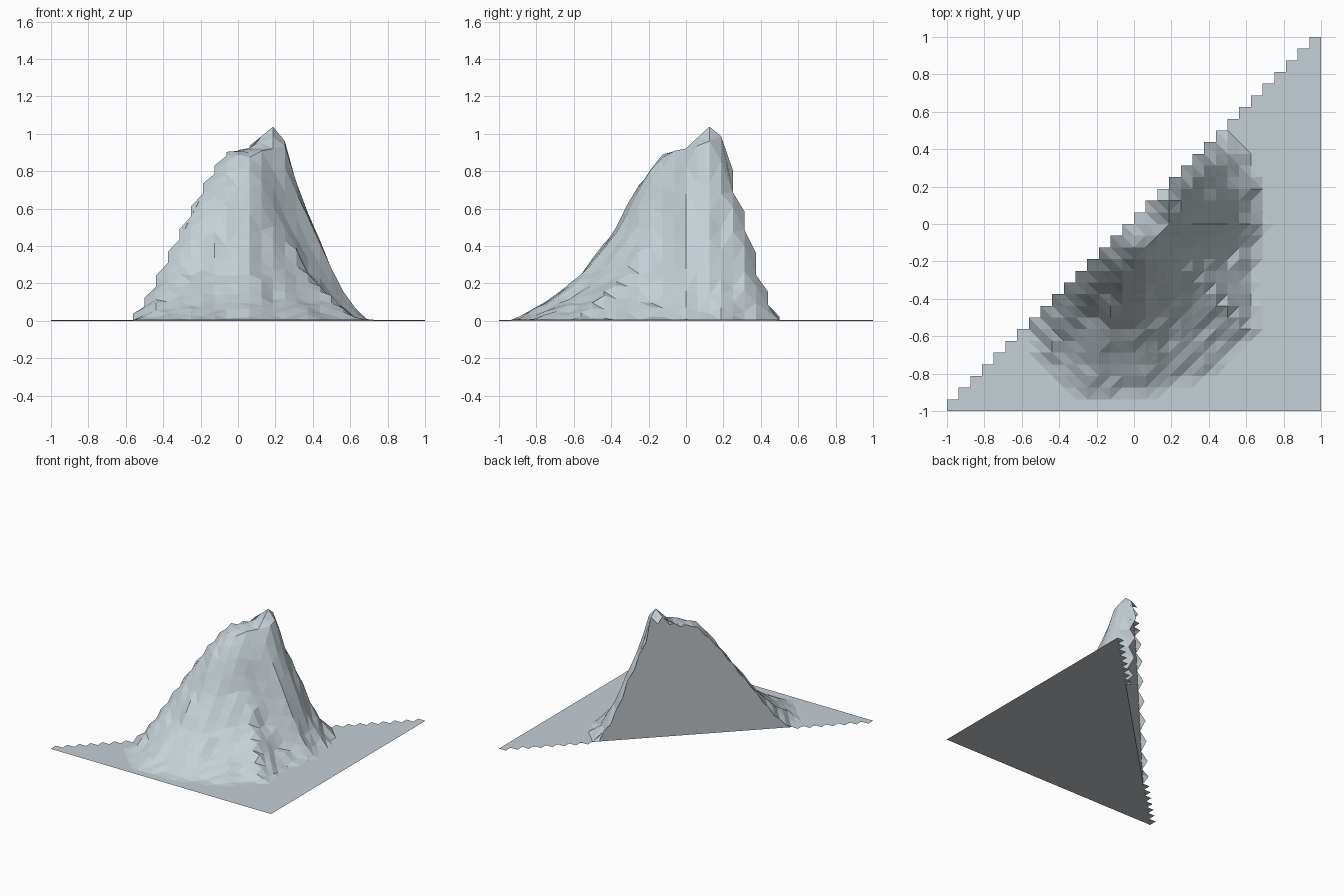
import bpy, bmesh, math, random

if "Cube" in bpy.data.objects:
    bpy.data.objects.remove(bpy.data.objects["Cube"])

random.seed(4)
N = 32
STEP = 2 / N
CX, CY = 0.03, 0.03

# contour distances from the summit for each compass direction (degrees)
LEVELS = [0.92, 0.90, 0.75, 0.50, 0.25, 0.10, 0.0]
CONTOURS = [
    (-135, [0, 0.12, 0.26, 0.44, 0.62, 0.74, 0.85]),
    (-112, [0, 0.13, 0.27, 0.42, 0.60, 0.80, 1.00]),
    (-92,  [0, 0.15, 0.27, 0.40, 0.59, 0.77, 0.93]),
    (-66,  [0, 0.14, 0.23, 0.33, 0.48, 0.68, 0.89]),
    (-45,  [0, 0.13, 0.20, 0.30, 0.47, 0.69, 0.85]),
    (-27,  [0, 0.14, 0.20, 0.29, 0.40, 0.51, 0.65]),
    (0,    [0, 0.21, 0.27, 0.37, 0.48, 0.55, 0.65]),
    (20,   [0, 0.23, 0.29, 0.38, 0.49, 0.57, 0.66]),
    (45,   [0, 0.23, 0.29, 0.40, 0.50, 0.57, 0.66]),
]


def height(x, y):
    dx, dy = x - CX, y - CY
    r = math.hypot(dx, dy)
    a = math.degrees(math.atan2(dy, dx))
    if a > 135:
        a -= 360
    a = max(-135, min(45, a))
    for (a0, p0), (a1, p1) in zip(CONTOURS, CONTOURS[1:]):
        if a <= a1:
            break
    t = (a - a0) / (a1 - a0)
    radii = [u + (v - u) * t for u, v in zip(p0, p1)]
    # shallow gullies running down the slope
    r *= 1 + 0.018 * math.sin(a * 0.31) + 0.012 * math.sin(a * 0.73 + 1)
    z = 0.0
    for k in range(len(LEVELS) - 1):
        if r <= radii[k + 1]:
            f = (r - radii[k]) / (radii[k + 1] - radii[k])
            z = LEVELS[k] + (LEVELS[k + 1] - LEVELS[k]) * f
            break
    if z > 0.02:
        z += random.uniform(-0.008, 0.008)
    # pointed peak
    d2 = (x - 0.1875) ** 2 + (y - 0.125) ** 2
    return max(0.0, z) + 0.135 * math.exp(-d2 / 0.085 ** 2)


def material(name, rgb):
    m = bpy.data.materials.new(name)
    m.diffuse_color = (*rgb, 1)
    m.use_nodes = True
    m.node_tree.nodes["Principled BSDF"].inputs["Base Color"].default_value = m.diffuse_color
    return m


def make_object(name, bm, mat):
    me = bpy.data.meshes.new(name)
    bm.to_mesh(me)
    bm.free()
    me.materials.append(mat)
    ob = bpy.data.objects.new(name, me)
    bpy.context.collection.objects.link(ob)
    return ob


rock = material("pale blue grey rock", (0.56, 0.63, 0.67))
section = material("section grey", (0.53, 0.56, 0.59))

Z = {(i, j): height(-1 + i * STEP, -1 + j * STEP)
     for i in range(N + 1) for j in range(N + 1) if j <= i + 1}


def point(i, j):
    return (-1 + i * STEP, -1 + j * STEP, Z[i, j] + 0.003)


# terrain: half of a square grid, stepped along the diagonal
bm = bmesh.new()
verts = {k: bm.verts.new(point(*k)) for k in Z}
for i in range(N):
    for j in range(i + 1):
        bm.faces.new([verts[i, j], verts[i + 1, j],
                      verts[i + 1, j + 1], verts[i, j + 1]])
bmesh.ops.triangulate(bm, faces=bm.faces[:])
make_object("mountain_terrain", bm, rock)

# vertical cut wall along the diagonal
bm = bmesh.new()
top = [bm.verts.new(point(k, k)) for k in range(N + 1)]
low = [bm.verts.new((v.co.x, v.co.y, 0)) for v in top]
for k in range(N):
    bm.faces.new([low[k + 1], low[k], top[k], top[k + 1]])
make_object("cut_wall", bm, section)

# flat triangular underside
bm = bmesh.new()
bm.faces.new([bm.verts.new(p) for p in ((-1, -1, 0), (1, 1, 0), (1, -1, 0))])
make_object("base_plate", bm, section)
